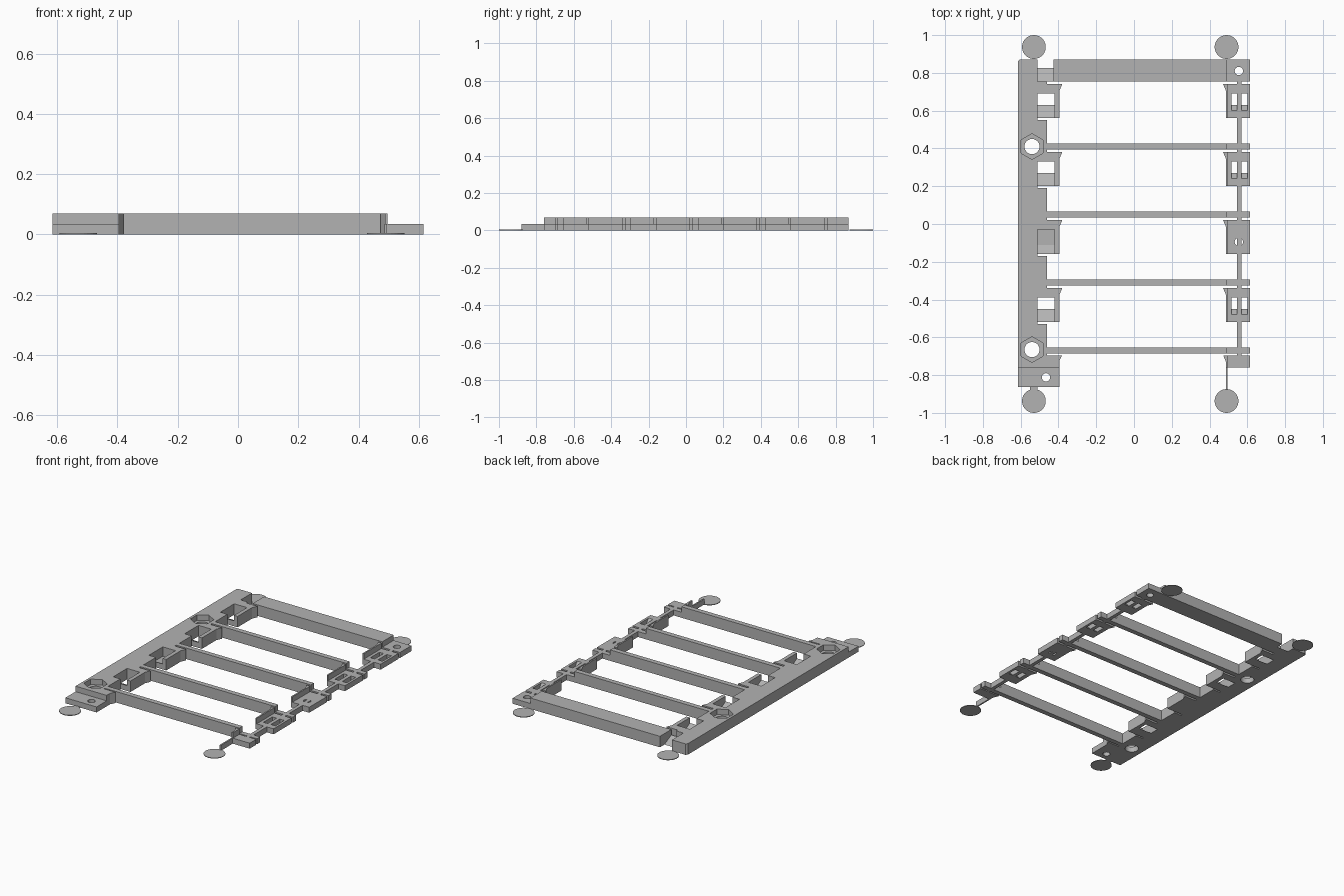
import bpy, bmesh, math

cube = bpy.data.objects.get("Cube")
if cube:
    bpy.data.objects.remove(cube, do_unlink=True)

GREY = bpy.data.materials.new("plain grey")
GREY.use_nodes = True
COLOUR = (0.45, 0.45, 0.45, 1)
GREY.diffuse_color = COLOUR
GREY.node_tree.nodes["Principled BSDF"].inputs["Base Color"].default_value = COLOUR

HIGH, LOW, PITCH = 0.07, 0.035, 0.36
TABS = [0.74 - PITCH * i for i in range(4)]     # rear edge of each tab
BARS = [0.41 - PITCH * i for i in range(4)]     # centre of each crossbar
EDGE, RIGHT, FIN = -0.395, 0.615, 0.49


def prism(name, points, z0, z1, axis="z"):
    """Extrude an outline; axis x takes (y, z) points and runs from x=z0 to z1."""
    bm = bmesh.new()
    place = (lambda a, b, h: (a, b, h)) if axis == "z" else (lambda a, b, h: (h, a, b))
    face = bm.faces.new([bm.verts.new(place(a, b, z0)) for a, b in points])
    top = bmesh.ops.extrude_face_region(bm, geom=[face])["geom"]
    shift = (0, 0, z1 - z0) if axis == "z" else (z1 - z0, 0, 0)
    bmesh.ops.translate(bm, vec=shift, verts=[v for v in top if isinstance(v, bmesh.types.BMVert)])
    bmesh.ops.recalc_face_normals(bm, faces=bm.faces[:])
    mesh = bpy.data.meshes.new(name)
    bm.to_mesh(mesh)
    bm.free()
    mesh.materials.append(GREY)
    ob = bpy.data.objects.new(name, mesh)
    bpy.context.collection.objects.link(ob)
    return ob


def box(name, x0, x1, y0, y1, z0, z1):
    return prism(name, [(x0, y0), (x1, y0), (x1, y1), (x0, y1)], z0, z1)


def round_prism(name, x, y, r, z0, z1, sides=32):
    ring = [math.tau * (i + 0.5) / sides for i in range(sides)]
    return prism(name, [(x + r * math.cos(a), y + r * math.sin(a)) for a in ring], z0, z1)


def cut(ob, cutters):
    bpy.context.view_layer.objects.active = ob
    for c in cutters:
        c.hide_render = True
        mod = ob.modifiers.new("cut", "BOOLEAN")
        mod.operation, mod.solver, mod.object = "DIFFERENCE", "EXACT", c
        bpy.ops.object.modifier_apply(modifier=mod.name)
        bpy.data.objects.remove(c, do_unlink=True)


def ramp(name, x0, x1, y0, y1, height):
    """Wedge that falls towards the rear."""
    return prism(name, [(y0, 0), (y1, 0), (y0, height)], x0, x1, "x")


# Left rail with its tabs as one outline
outline = [(-0.615, -0.76), (EDGE, -0.76), (EDGE, -0.725), (-0.38, -0.695), (-0.46, -0.695)]
for y in reversed(TABS):
    outline += [(-0.46, y - 0.18), (EDGE, y - 0.18), (EDGE, y - 0.035),
                (-0.38, y), (-0.46, y)]
outline += [(-0.46, 0.755), (-0.51, 0.755), (-0.51, 0.87), (-0.605, 0.87), (-0.615, 0.86)]
rail = prism("left_rail", outline, 0, HIGH)

cutters = [box("socket_cutter", -0.51, -0.42, y - 0.19, y - 0.05, -0.1, 0.2) for y in TABS]
for y in (0.41, -0.665):
    cutters.append(round_prism("bolt_hole_cutter", -0.54, y, 0.04, -0.1, 0.2))
    # hexagonal pocket with corners pointing front and back
    cutters.append(round_prism("nut_pocket_cutter", -0.54, y, 0.068, LOW, 0.2, 6))
cut(rail, cutters)

# Sloped floors of the sockets
for i, y in enumerate(TABS):
    ramp(f"socket_ramp_{i + 1}", -0.51, -0.42, y - 0.18, y - 0.11, LOW)
box("socket_floor", -0.51, -0.42, TABS[2] - 0.18, TABS[2] - 0.05, 0, 0.01)
ramp("rear_socket_ramp", -0.51, -0.42, 0.755, 0.825, LOW)

# Low pad at the front of the left rail
pad = box("left_front_pad", -0.615, EDGE, -0.862, -0.76, 0, LOW)
cut(pad, [round_prism("pad_hole_cutter", -0.466, -0.812, 0.022, -0.1, 0.2)])

# Rear beam and its low right end
box("rear_beam", -0.425, FIN, 0.755, 0.87, 0, HIGH)
end = box("rear_beam_end", FIN, RIGHT, 0.755, 0.87, 0, LOW)
cut(end, [round_prism("end_hole_cutter", 0.555, 0.81, 0.022, -0.1, 0.2)])

# Crossbars, stepped down at the right
for i, y in enumerate(BARS):
    box(f"crossbar_{i + 1}", -0.47, FIN, y - 0.016, y + 0.016, 0, HIGH)
    box(f"crossbar_end_{i + 1}", FIN, RIGHT, y - 0.016, y + 0.016, 0, LOW)


def fin(name, y0, y1):
    prism(name, [(0.487, y0), (0.496, y0), (0.496, y1), (0.472, y1), (0.487, y1 - 0.035)], 0, HIGH)


# Right tabs: low plates with a tall flared fin on the inner side
for i, y in enumerate(TABS):
    tab = box(f"right_tab_{i + 1}", FIN, RIGHT, y - 0.18, y, 0, LOW)
    fin(f"right_fin_{i + 1}", y - 0.18, y)
    if i == 2:
        cut(tab, [round_prism("tab_hole_cutter", 0.555, y - 0.115, 0.022, -0.1, 0.2)])
    else:
        cut(tab, [box("window_cutter", 0.515, 0.6, y - 0.14, y - 0.05, -0.1, 0.2)])
        ramp(f"window_ramp_{i + 1}", 0.515, 0.6, y - 0.14, y - 0.11, LOW)
box("right_front_pad", FIN, RIGHT, -0.76, -0.695, 0, LOW)
fin("right_front_fin", -0.76, -0.695)

# Thin stringer joining the right tabs
box("right_stringer", 0.545, 0.568, -0.7, 0.76, 0, LOW)
box("front_strip", 0.486, 0.495, -0.88, -0.75, 0, LOW)

# Thin discs at the four corners
for side, x in (("left", 0.49), ("right", -0.53)):
    for end_name, y in (("front", -0.937), ("rear", 0.937)):
        round_prism(f"{end_name}_{side}_disc", x, y, 0.063, 0, 0.004)
box("disc_link", -0.55, -0.51, -0.885, -0.855, 0, 0.004)
